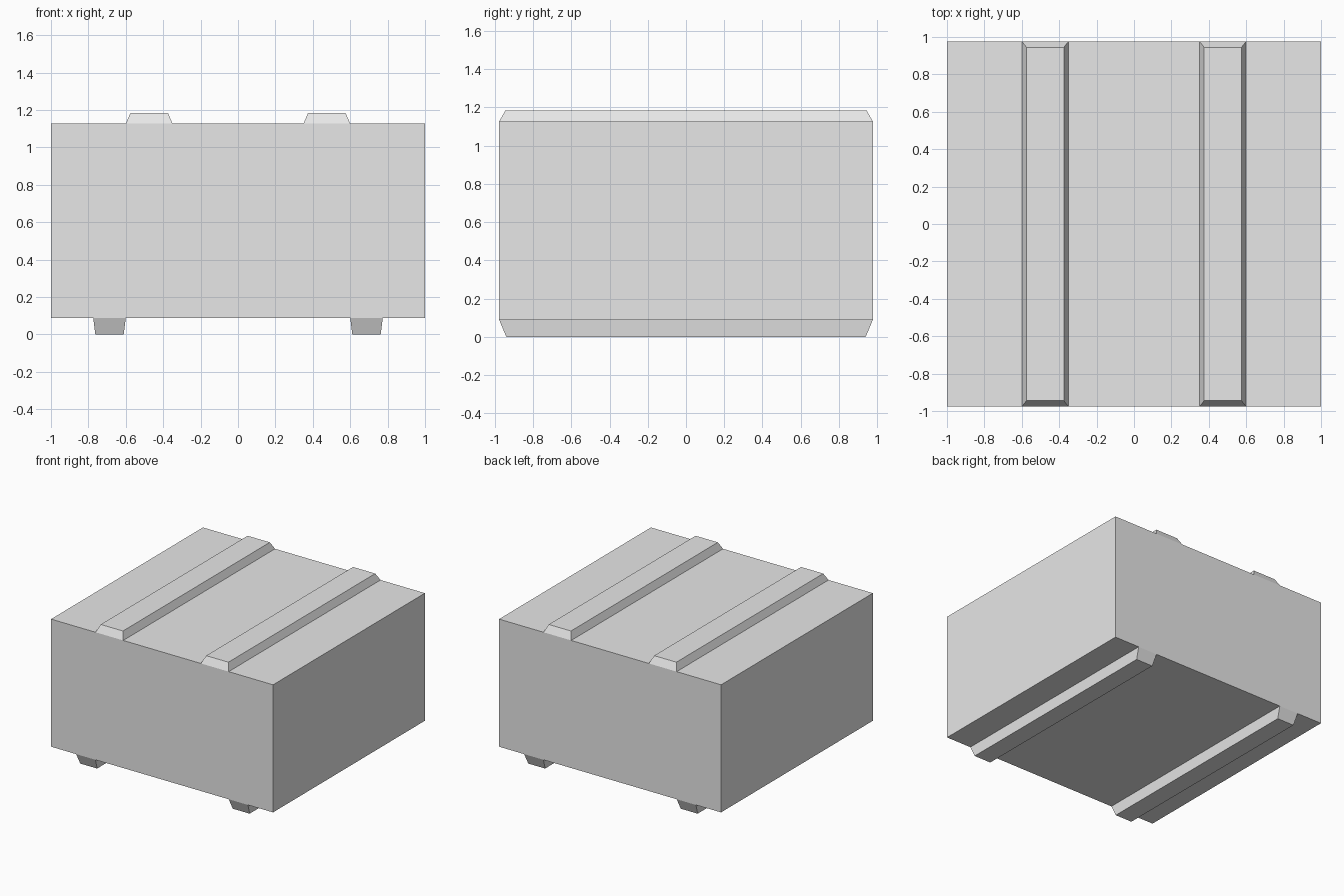
import bpy
import bmesh

cube = bpy.data.objects.get("Cube")
if cube:
    bpy.data.objects.remove(cube, do_unlink=True)

grey = bpy.data.materials.new("light_grey")
grey.use_nodes = True
COLOUR = (0.8, 0.8, 0.8, 1)
grey.diffuse_color = COLOUR
grey.node_tree.nodes["Principled BSDF"].inputs["Base Color"].default_value = COLOUR

HALF_DEPTH = 0.977
BODY_BOTTOM = 0.088
BODY_TOP = 1.127


def tapered_box(name, x, half_width, z_base, z_end, inset_x=0, inset_y=0):
    """Box whose face at z_end is inset from its face at z_base."""
    bm = bmesh.new()
    bmesh.ops.create_cube(bm, size=2)
    end_sign = 1 if z_end > z_base else -1
    for v in bm.verts:
        at_end = v.co.z * end_sign > 0
        v.co.x = x + v.co.x * (half_width - inset_x * at_end)
        v.co.y *= HALF_DEPTH - inset_y * at_end
        v.co.z = z_end if at_end else z_base
    mesh = bpy.data.meshes.new(name)
    bm.to_mesh(mesh)
    bm.free()
    mesh.materials.append(grey)
    obj = bpy.data.objects.new(name, mesh)
    bpy.context.collection.objects.link(obj)
    return obj


# Main block
tapered_box("body", 0, 1, BODY_BOTTOM, BODY_TOP)

# Bevelled rails on top and skids underneath, mirrored left and right
for side, sign in (("left", 1), ("right", -1)):
    tapered_box(side + "_top_rail", sign * 0.475, 0.125, BODY_TOP, 1.185, 0.025, 0.032)
    tapered_box(side + "_skid", sign * 0.687, 0.087, BODY_BOTTOM, 0, 0.011, 0.037)
